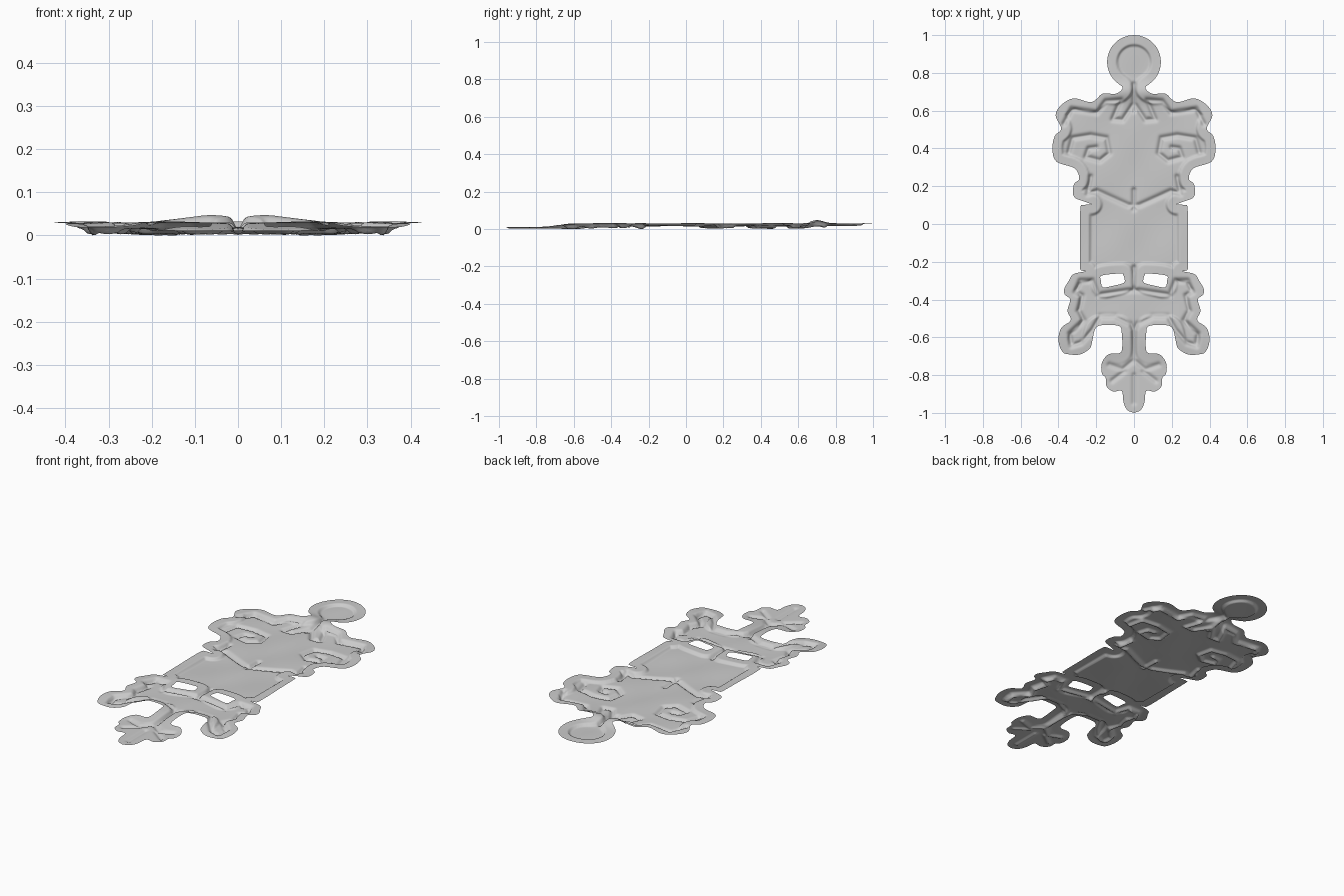
import bpy, math
from mathutils import Vector, geometry, kdtree

if "Cube" in bpy.data.objects:
    bpy.data.objects.remove(bpy.data.objects["Cube"])

STEP = 0.0065


def smooth_path(pts, n=5):
    """Catmull-Rom curve through the points."""
    p = [Vector(q) for q in pts]
    p = [2 * p[0] - p[1]] + p + [2 * p[-1] - p[-2]]
    out = []
    for i in range(1, len(p) - 2):
        a, b, c, d = p[i - 1:i + 3]
        for k in range(n):
            t = k / n
            out.append(0.5 * (2 * b + (c - a) * t + (2 * a - 5 * b + 4 * c - d) * t * t
                              + (3 * b - a - 3 * c + d) * t ** 3))
    return out + [p[-2]]


def tree_of(paths):
    """Search tree over finely resampled paths, for distances."""
    pts = []
    for path in paths:
        for a, b in zip(path, path[1:]):
            a, b = Vector(a), Vector(b)
            n = max(1, int((b - a).length / 0.002))
            pts += [a.lerp(b, k / n).to_3d() for k in range(n + 1)]
    tree = kdtree.KDTree(len(pts))
    for i, q in enumerate(pts):
        tree.insert(q, i)
    tree.balance()
    return tree


def inside(x, y, poly):
    hit = False
    for a, b in zip(poly, poly[1:] + poly[:1]):
        if (a[1] > y) != (b[1] > y) and x < a[0] + (y - a[1]) * (b[0] - a[0]) / (b[1] - a[1]):
            hit = not hit
    return hit


def ramp(a, b, v):
    t = min(1, max(0, (v - a) / (b - a)))
    return t * t * (3 - 2 * t)


# right half of the silhouette: round top, upper body, square, lower body, tail
disc = [(0.142 * math.sin(math.radians(a)), 0.858 + 0.142 * math.cos(math.radians(a)))
        for a in range(0, 150, 12)]
upper = [(0.06, 0.72), (0.095, 0.69), (0.165, 0.69), (0.2, 0.66), (0.235, 0.645), (0.32, 0.665),
         (0.385, 0.63), (0.415, 0.575), (0.385, 0.505), (0.42, 0.465), (0.432, 0.395),
         (0.41, 0.33), (0.315, 0.295), (0.29, 0.24), (0.318, 0.21), (0.318, 0.145), (0.26, 0.118)]
square = [(0.225, 0.104), (0.27, 0.1), (0.284, 0.08), (0.286, -0.08), (0.286, -0.225),
          (0.276, -0.246), (0.255, -0.25)]
lower = [(0.32, -0.265), (0.345, -0.3), (0.37, -0.345), (0.365, -0.375), (0.338, -0.4),
         (0.352, -0.46), (0.335, -0.51), (0.385, -0.55), (0.4, -0.615), (0.38, -0.675),
         (0.345, -0.69), (0.285, -0.69), (0.235, -0.66), (0.222, -0.625), (0.205, -0.555),
         (0.165, -0.535), (0.08, -0.54), (0.065, -0.575), (0.063, -0.66)]
tail = [(0.08, -0.685), (0.135, -0.69), (0.17, -0.735), (0.17, -0.79), (0.15, -0.815),
        (0.145, -0.86), (0.11, -0.887), (0.065, -0.885), (0.055, -0.945), (0.035, -0.985), (0, -1)]
outline = smooth_path(disc + upper + square + lower + tail)
hole = smooth_path([(0.06, -0.262), (0.12, -0.265), (0.175, -0.275), (0.175, -0.3), (0.165, -0.335),
                    (0.11, -0.327), (0.055, -0.312), (0.05, -0.29), (0.06, -0.262)], 3)[:-1]
for q in outline:
    q.x = max(q.x, 0)

# pressed grooves on the right half
grooves = [
    [(0, 0.74), (0, 0.6)],
    [(0, 0.64), (0.06, 0.55), (0.112, 0.555), (0.07, 0.655), (0.15, 0.65), (0.195, 0.59),
     (0.33, 0.61), (0.37, 0.53)],
    [(0.345, 0.38), (0.325, 0.455), (0.23, 0.47), (0.145, 0.455), (0.13, 0.375), (0.18, 0.335),
     (0.255, 0.355), (0.24, 0.4), (0.2, 0.405)],
    [(0.23, 0.25), (0.245, 0.16), (0.195, 0.175), (0.13, 0.145), (0.03, 0.1), (0, 0.1)],
    [(0, 0.18), (0, 0.08)],
    [(0, -0.23), (0, -0.35)],
    [(0.02, -0.35), (0.19, -0.375), (0.22, -0.3), (0.285, -0.3), (0.31, -0.36), (0.275, -0.38),
     (0.295, -0.46), (0.265, -0.51), (0.34, -0.58), (0.33, -0.645), (0.28, -0.63),
     (0.22, -0.56), (0.18, -0.49), (0.1, -0.49), (0.02, -0.53), (0, -0.56), (0, -0.73)],
    [(0, -0.72), (0.06, -0.77), (0.13, -0.745)],
    [(0.05, -0.78), (0.115, -0.83)],
    [(0, -0.8), (0, -0.945)],
]
edge_tree = tree_of([outline, hole + hole[:1]])
groove_tree = tree_of(grooves)


def height(x, y):
    """Raised rim, sunken wavy panel, grooves, and a hump under the round top."""
    d = edge_tree.find((x, y, 0))[2]
    g = groove_tree.find((x, y, 0))[2]
    main = ramp(-0.78, -0.58, y)
    z = 0.016 + 0.018 * main
    z -= 0.013 * main * ramp(0.045, 0.062, d)
    z += 0.003 * main * math.sin(17 * x + 2) * math.sin(14 * y + 1)
    z += 0.018 * math.exp(-((y - 0.7) / 0.05) ** 2 - ((x - 0.05) / 0.09) ** 2)
    z -= (0.009 + 0.005 * main) * math.exp(-(g / 0.012) ** 2)
    return max(z, 0.0)


# fill the half silhouette with a fine triangulated sheet
spine = [Vector((0, -1 + k * STEP)) for k in range(1, int(2 / STEP))]
loop = outline + spine
pts = loop + hole
n, m = len(loop), len(hole)
edges = [(i, (i + 1) % n) for i in range(n)] + [(n + i, n + (i + 1) % m) for i in range(m)]
for j in range(int(2 / STEP)):
    y = -1 + j * STEP
    for i in range(1, int(0.45 / STEP)):
        x = i * STEP
        if edge_tree.find((x, y, 0))[2] > 0.4 * STEP and inside(x, y, loop) and not inside(x, y, hole):
            pts.append(Vector((x, y)))
verts, _, faces, *_ = geometry.delaunay_2d_cdt(pts, edges, [], 0, 1e-5)
kept = []
for f in faces:
    c = sum((verts[i] for i in f), Vector((0, 0))) / len(f)
    if inside(c.x, c.y, loop) and not inside(c.x, c.y, hole):
        kept.append(f)
zs = [height(v.x, v.y) for v in verts]
mesh = bpy.data.meshes.new("embossed_sheet")
mesh.from_pydata([(v.x, v.y, z) for v, z in zip(verts, zs)], [], kept)
sheet = bpy.data.objects.new("embossed_sheet", mesh)
bpy.context.collection.objects.link(sheet)

# left half
mirror = sheet.modifiers.new("left_half", 'MIRROR')
mirror.use_clip = True
mirror.merge_threshold = 0.0005

bpy.context.view_layer.objects.active = sheet
sheet.select_set(True)
bpy.ops.object.shade_smooth()

# rest the lowest point on the ground
low = min(v.co.z for v in mesh.vertices)
for v in mesh.vertices:
    v.co.z -= low
